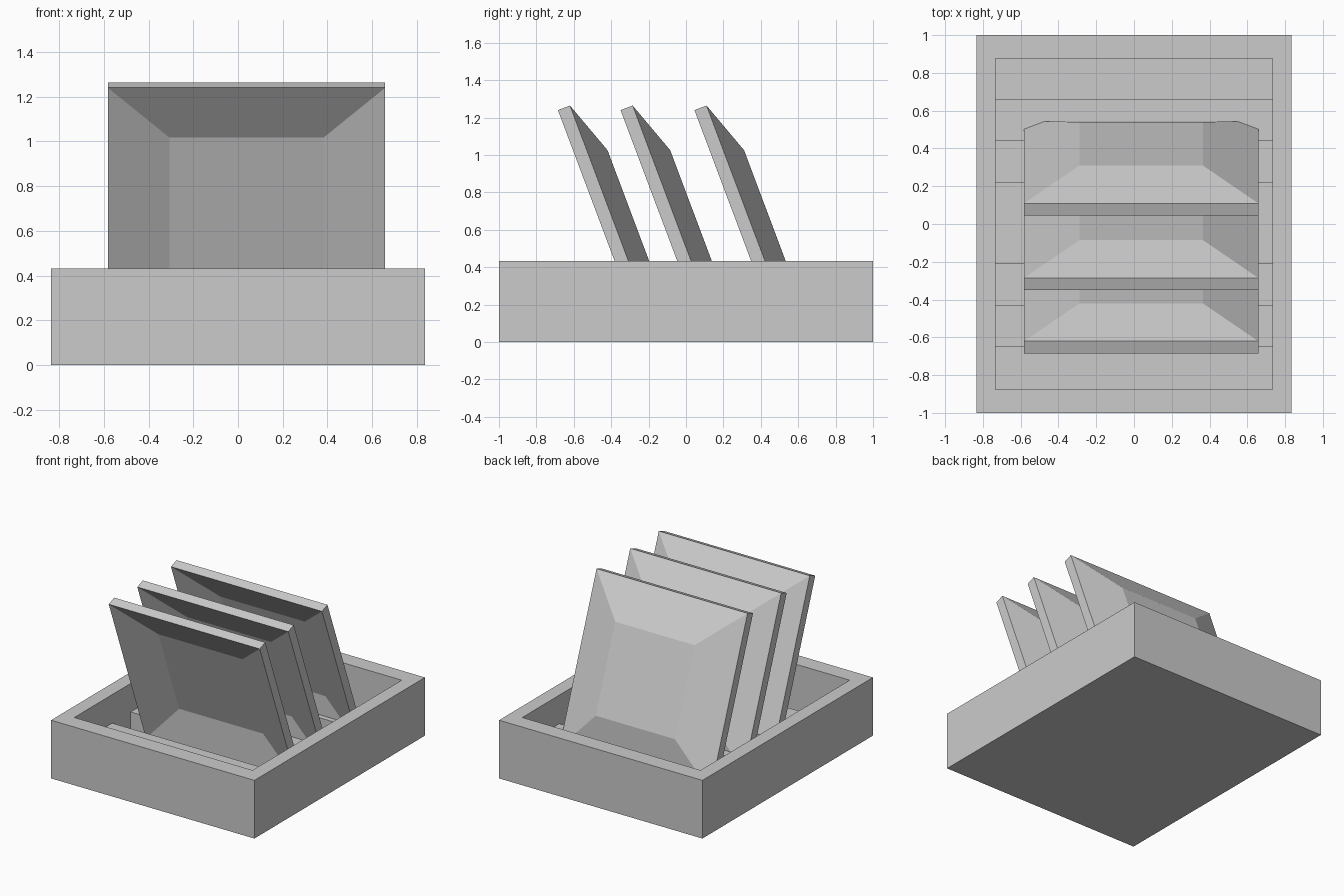
import bpy, bmesh
from math import radians
from mathutils import Matrix

if "Cube" in bpy.data.objects:
    bpy.data.objects.remove(bpy.data.objects["Cube"])


def loft(name, rings, matrix=Matrix.Identity(4)):
    """Closed solid through rectangular rings given as (half_x, half_y, z)."""
    bm = bmesh.new()
    loops = [[bm.verts.new((sx * hx, sy * hy, z))
              for sx, sy in ((-1, -1), (1, -1), (1, 1), (-1, 1))]
             for hx, hy, z in rings]
    for a, b in zip(loops, loops[1:]):
        for i in range(4):
            j = (i + 1) % 4
            bm.faces.new((a[i], a[j], b[j], b[i]))
    bm.faces.new(loops[0])
    bm.faces.new(loops[-1])
    bmesh.ops.recalc_face_normals(bm, faces=bm.faces)
    mesh = bpy.data.meshes.new(name)
    bm.to_mesh(mesh)
    bm.free()
    obj = bpy.data.objects.new(name, mesh)
    obj.matrix_world = matrix
    bpy.context.collection.objects.link(obj)
    return obj


FLOOR = 0.09

# Open tray: outer wall, rim, inner wall, floor
loft("tray", [(0.835, 1.0, 0), (0.835, 1.0, 0.432),
              (0.732, 0.875, 0.432), (0.732, 0.875, FLOOR)])

# Raised ridges across the tray floor, leaving slots between them
for name, y0, y1 in (("front_ridge", -0.65, -0.43),
                     ("middle_ridge", -0.213, 0.222),
                     ("back_ridge", 0.44, 0.66)):
    half = (y1 - y0) / 2
    loft(name, [(0.732, half, FLOOR - 0.01), (0.732, half, 0.22)],
         Matrix.Translation((0, (y0 + y1) / 2, 0)))

# Square dishes leaning forward, hollow side to the front
H = 0.62
tilt = Matrix.Rotation(radians(-69.4), 4, 'X')   # local z becomes the dish axis
for i, dy in enumerate((0, 0.335, 0.73)):
    place = Matrix.Translation((0.038, -0.685 + dy, 1.24)) @ tilt \
        @ Matrix.Translation((0, H, 0))
    loft(f"dish_{i + 1}", [(0.345, 0.345, 0.10), (H, H, 0),
                           (H, H, 0.069), (0.326, 0.326, 0.173)], place)
